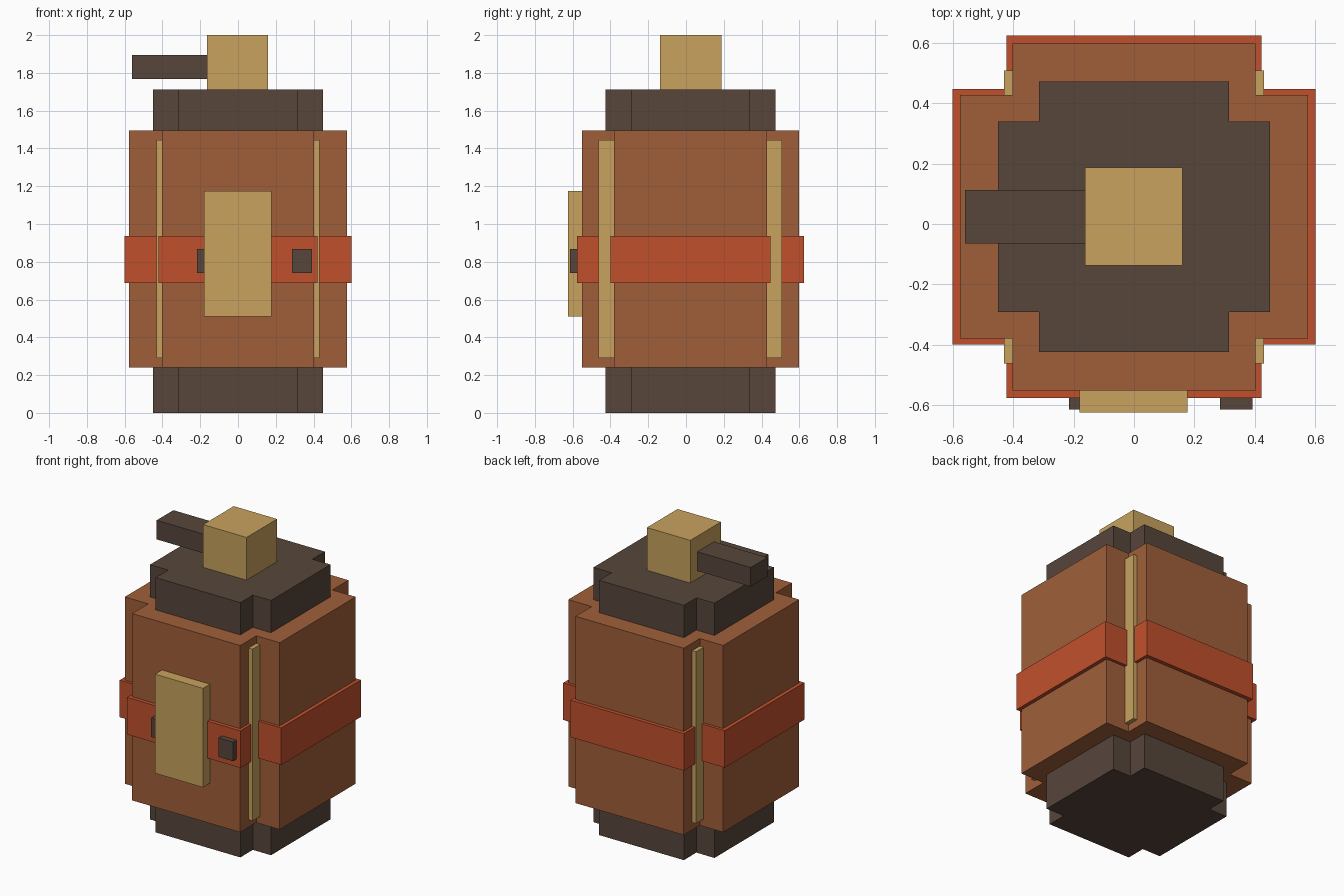
import bpy, bmesh

cube = bpy.data.objects.get("Cube")
if cube:
    bpy.data.objects.remove(cube, do_unlink=True)


def linear(c):
    c /= 255
    return c / 12.92 if c <= 0.04045 else ((c + 0.055) / 1.055) ** 2.4


def material(name, *rgb):
    colour = (*[linear(c) for c in rgb], 1)
    mat = bpy.data.materials.new(name)
    mat.use_nodes = True
    mat.diffuse_color = colour
    bsdf = next(n for n in mat.node_tree.nodes if n.type == 'BSDF_PRINCIPLED')
    bsdf.inputs["Base Color"].default_value = colour
    return mat


BROWN = material("leather_brown", 160, 95, 58)
DARK = material("dark_brown", 87, 70, 59)
TAN = material("tan", 200, 162, 95)
RED = material("rust_red", 193, 80, 44)


def prism(name, outline, z0, z1, mat):
    """Extrude a counter-clockwise outline from z0 to z1."""
    bm = bmesh.new()
    face = bm.faces.new([bm.verts.new((x, y, z0)) for x, y in outline])
    top = bmesh.ops.extrude_face_region(bm, geom=[face])["geom"]
    verts = [g for g in top if isinstance(g, bmesh.types.BMVert)]
    bmesh.ops.translate(bm, verts=verts, vec=(0, 0, z1 - z0))
    bmesh.ops.recalc_face_normals(bm, faces=bm.faces)
    mesh = bpy.data.meshes.new(name)
    bm.to_mesh(mesh)
    bm.free()
    mesh.materials.append(mat)
    obj = bpy.data.objects.new(name, mesh)
    bpy.context.collection.objects.link(obj)
    return obj


def box(name, x0, x1, y0, y1, z0, z1, mat):
    return prism(name, [(x0, y0), (x1, y0), (x1, y1), (x0, y1)], z0, z1, mat)


CY = 0.024  # depth centre of the barrel


def notched(name, outer, inner, z0, z1, mat):
    """Square block with notched corners: half sizes outer and inner."""
    a, b = outer, inner
    (ax, ay), (bx, by) = a, b
    quarter = [(ax, by), (bx, by), (bx, ay)]
    pts = quarter + [(-x, y) for x, y in reversed(quarter)]
    pts += [(-x, -y) for x, y in quarter] + [(x, -y) for x, y in reversed(quarter)]
    return prism(name, [(x, y + CY) for x, y in pts], z0, z1, mat)


# Barrel body, base, lid and band
notched("base", (0.45, 0.449), (0.315, 0.316), 0, 0.24, DARK)
notched("body", (0.576, 0.575), (0.402, 0.404), 0.24, 1.496, BROWN)
notched("lid", (0.45, 0.449), (0.315, 0.316), 1.496, 1.713, DARK)
notched("band", (0.601, 0.601), (0.422, 0.423), 0.688, 0.937, RED)

# Corner strips
for side, sx in (("left", 1), ("right", -1)):
    x0, x1 = sorted((sx * 0.37, sx * 0.431))
    box("front_" + side + "_strip", x0, x1, -0.462, -0.375, 0.29, 1.445, TAN)
    box("back_" + side + "_strip", x0, x1, 0.423, 0.508, 0.29, 1.445, TAN)

# Front plate and studs
box("front_plate", -0.18, 0.177, -0.625, -0.54, 0.51, 1.176, TAN)
box("right_stud", -0.216, -0.108, -0.614, -0.56, 0.74, 0.868, DARK)
box("left_stud", 0.285, 0.393, -0.614, -0.56, 0.74, 0.868, DARK)

# Stopper and side handle
box("stopper", -0.163, 0.16, -0.138, 0.187, 1.713, 2.0, TAN)
box("handle", -0.56, -0.15, -0.065, 0.113, 1.767, 1.895, DARK)
